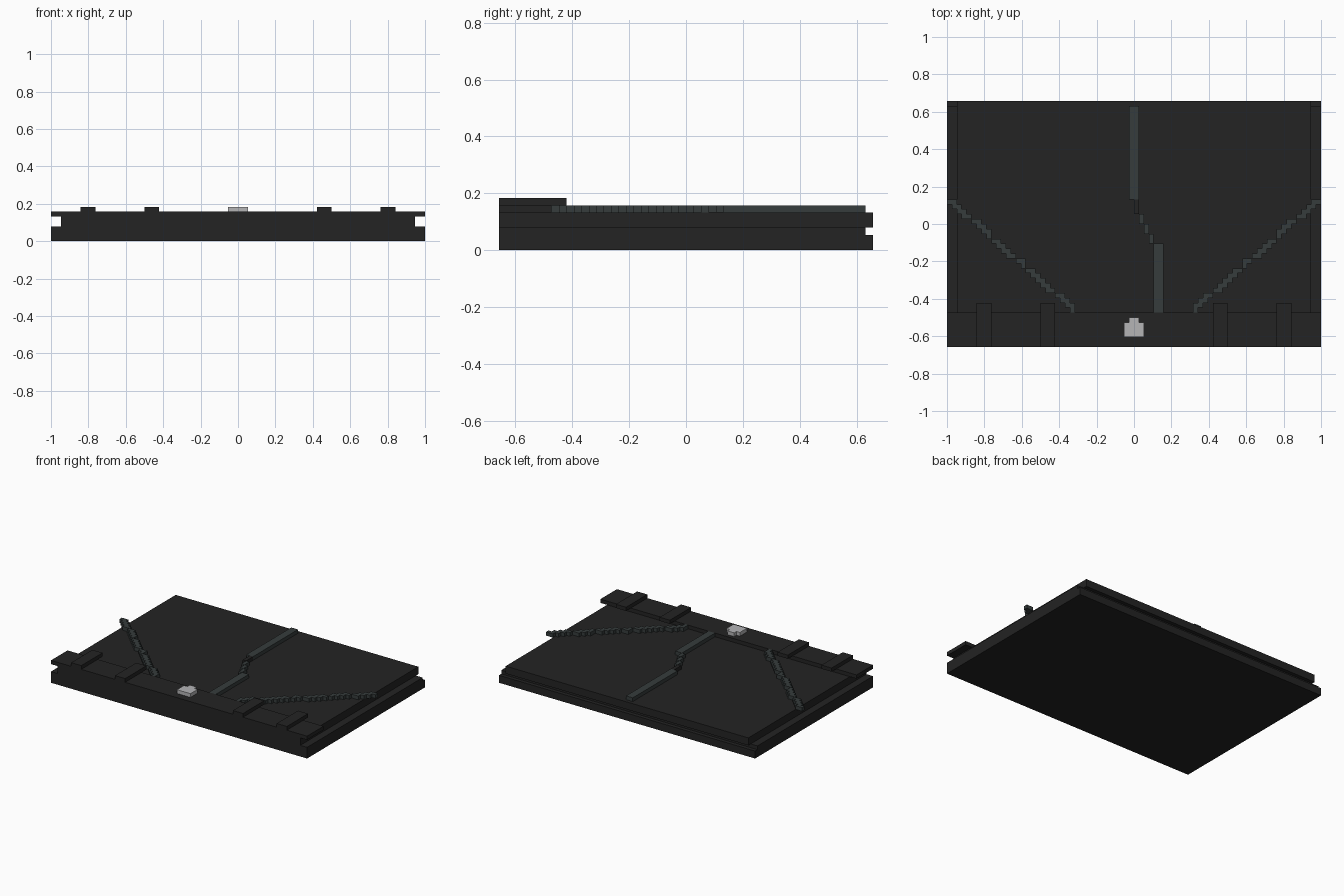
import bpy
import bmesh

V = 2 / 76  # size of one block unit

cube = bpy.data.objects.get("Cube")
if cube:
    bpy.data.objects.remove(cube, do_unlink=True)


def material(name, rgb):
    m = bpy.data.materials.new(name)
    m.use_nodes = True
    col = (*rgb, 1)
    m.diffuse_color = col
    bsdf = next(n for n in m.node_tree.nodes if n.type == 'BSDF_PRINCIPLED')
    bsdf.inputs["Base Color"].default_value = col
    return m


charcoal = material("charcoal", (0.017, 0.017, 0.017))
slate = material("slate", (0.037, 0.046, 0.046))
silver = material("silver", (0.46, 0.46, 0.47))


def blocks(name, mat, boxes):
    """One object from boxes given as x, y, z ranges in block units."""
    bm = bmesh.new()
    for ranges in boxes:
        verts = bmesh.ops.create_cube(bm, size=1)["verts"]
        for v in verts:
            for axis, (lo, hi) in enumerate(ranges):
                v.co[axis] = (lo + (v.co[axis] + 0.5) * (hi - lo)) * V
    mesh = bpy.data.meshes.new(name)
    bm.to_mesh(mesh)
    bm.free()
    mesh.materials.append(mat)
    ob = bpy.data.objects.new(name, mesh)
    bpy.context.collection.objects.link(ob)
    return ob


FULL = (-38, 38)
RIB_Z = (5, 6)

# Layered slab with grooves at the sides and back
blocks("base_slab", charcoal, [(FULL, (-25, 25), (0, 2))])
blocks("middle_slab", charcoal, [(FULL, (-25, 24), (2, 3))])
blocks("upper_slab", charcoal, [((-36, 36), (-25, 25), (3, 5))])
blocks("front_plate", charcoal, [(FULL, (-25, -18), RIB_Z)])

# Straps across the front plate
for side, sign in (("left", 1), ("right", -1)):
    for place, lo in (("inner", 16), ("outer", 29)):
        xs = sorted((sign * lo, sign * (lo + 3)))
        blocks(f"{side}_{place}_strap", charcoal, [(xs, (-25, -16), (6, 7))])

# Stepped diagonal ribs, mirrored, overhanging the side edges
for side, sign in (("left", 1), ("right", -1)):
    rows = []
    for k in range(23):
        start = 38 - round(k * 25 / 22)
        width = 1 if k in (7, 13, 22) else 2
        xs = sorted((sign * start, sign * (start - width)))
        rows.append((xs, (4 - k, 5 - k), RIB_Z))
    blocks(f"{side}_diagonal_rib", slate, rows)

# Centre rib: two straight runs joined by a stepped bend
blocks("rear_centre_rib", slate, [((-1, 1), (5, 24), RIB_Z)])
blocks("front_centre_rib", slate, [((4, 6), (-18, -5), RIB_Z)])
blocks("centre_rib_bend", slate,
       [((i, i + 1), (2 - 2 * i, 4 - 2 * i), RIB_Z) for i in range(1, 5)]
       + [((5, 6), (-5, -4), RIB_Z)])
blocks("centre_rib_joint", charcoal, [((0, 1), (2, 5), RIB_Z)])

# Small clasp on the front plate
blocks("clasp", silver, [((-2, 2), (-23, -20), (6, 7)),
                         ((-1, 1), (-20, -19), (6, 7))])
